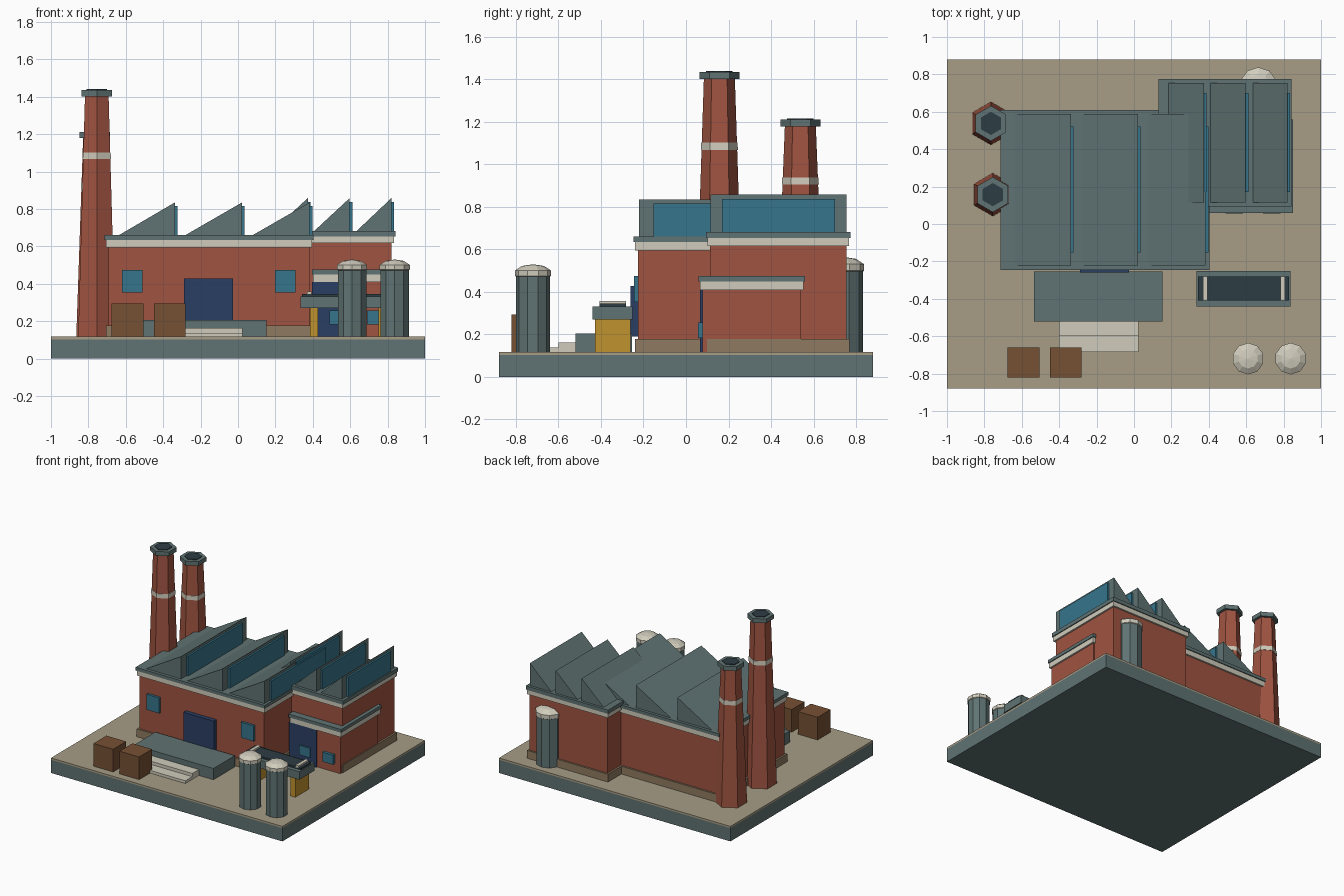
import bpy, bmesh, math

if "Cube" in bpy.data.objects:
    bpy.data.objects.remove(bpy.data.objects["Cube"])

def lin(c):
    c /= 255
    return c / 12.92 if c <= 0.04045 else ((c + 0.055) / 1.055) ** 2.4

def mat(name, r, g, b):
    m = bpy.data.materials.new(name)
    m.diffuse_color = (lin(r), lin(g), lin(b), 1)
    m.use_nodes = True
    m.node_tree.nodes["Principled BSDF"].inputs["Base Color"].default_value = m.diffuse_color
    return m

SLATE = mat("slate", 96, 115, 115)
BRICK = mat("brick", 160, 84, 65)
SAND = mat("sand", 167, 157, 134)
STONE = mat("stone", 143, 122, 96)
CREAM = mat("cream", 208, 204, 188)
GLASS = mat("glass", 54, 117, 140)
BLUE = mat("door_blue", 42, 62, 100)
WOOD = mat("wood", 118, 80, 52)
YELLOW = mat("yellow", 192, 146, 46)
DARK = mat("dark", 44, 60, 66)

def finish(bm, name, m):
    bmesh.ops.recalc_face_normals(bm, faces=bm.faces)
    me = bpy.data.meshes.new(name)
    bm.to_mesh(me)
    bm.free()
    me.materials.append(m)
    ob = bpy.data.objects.new(name, me)
    bpy.context.collection.objects.link(ob)
    return ob

def prism(name, m, profile, y0, y1):
    """Extrude an x-z profile along y."""
    bm = bmesh.new()
    f = bm.faces.new([bm.verts.new((x, y0, z)) for x, z in profile])
    ext = bmesh.ops.extrude_face_region(bm, geom=[f])["geom"]
    bmesh.ops.translate(bm, vec=(0, y1 - y0, 0),
                        verts=[v for v in ext if isinstance(v, bmesh.types.BMVert)])
    return finish(bm, name, m)

def box(name, m, x0, x1, y0, y1, z0, z1):
    return prism(name, m, [(x0, z0), (x1, z0), (x1, z1), (x0, z1)], y0, y1)

def tube(name, m, x, y, z0, z1, r0, r1, n):
    """Straight or tapered n-gon column with a corner on the y axis."""
    bm = bmesh.new()
    bmesh.ops.create_cone(bm, cap_ends=True, segments=n, radius1=r0, radius2=r1, depth=z1 - z0)
    # put one corner exactly on +y whatever the default start angle is
    v = max(bm.verts, key=lambda v: v.co.y)
    a = math.pi / 2 - math.atan2(v.co.y, v.co.x)
    c, s = math.cos(a), math.sin(a)
    for v in bm.verts:
        px, py = v.co.x, v.co.y
        v.co = (px * c - py * s + x, px * s + py * c + y, v.co.z + (z0 + z1) / 2)
    return finish(bm, name, m)

G = 0.117  # yard level

# Base slab with yard surface
box("base_slab", SLATE, -1, 1, -0.88, 0.88, 0, 0.103)
box("yard", SAND, -1, 1, -0.88, 0.88, 0.103, G)

def building(name, x0, x1, y0, y1, zw, zc, zr, plinth=True):
    """Brick block with plinth, cream cornice and slate roof slab."""
    def ring(part, m, o, a, b):
        box(name + part, m, x0 - o, x1 + o, y0 - o, y1 + o, a, b)
    ring("_walls", BRICK, 0, G, zw)
    if plinth:
        ring("_plinth", STONE, 0.014, G, 0.178)
    ring("_cornice", CREAM, 0.013, zw, zc)
    ring("_roof_slab", SLATE, 0.02, zc, zr)

def sawtooth(name, teeth, y0, y1, g0, g1, z, peak):
    """Roof teeth with a glazed upright side facing +x."""
    for i, (a, b) in enumerate(teeth):
        prism(f"{name}_tooth_{i}", SLATE, [(a, z), (b, z), (b, peak)], y0, y1)
        box(f"{name}_glazing_{i}", GLASS, b - 0.005, b + 0.014, g0, g1, z, peak - 0.02)

# Main hall
building("hall", -0.693, 0.383, -0.226, 0.59, 0.595, 0.635, 0.66)
sawtooth("hall", [(-0.645, -0.337), (-0.29, 0.022), (0.07, 0.383)],
         -0.222, 0.588, -0.153, 0.52, 0.655, 0.835)

# Rear wing
building("wing", 0.15, 0.822, 0.113, 0.755, 0.617, 0.653, 0.683)
sawtooth("wing", [(0.18, 0.373), (0.405, 0.597), (0.632, 0.82)],
         0.115, 0.755, 0.17, 0.70, 0.68, 0.858)

# Low annex
building("annex", 0.415, 0.83, 0.078, 0.54, 0.41, 0.45, 0.475, False)
box("annex_door", BLUE, 0.395, 0.63, 0.066, 0.12, G, 0.41)
for i, x in enumerate((0.49, 0.69)):
    box(f"annex_window_{i}", GLASS, x, x + 0.092, 0.056, 0.09, 0.183, 0.257)

# Hall front door and windows
box("hall_door", BLUE, -0.29, -0.027, -0.26, -0.22, 0.19, 0.427)
for i, x in enumerate((-0.62, 0.197)):
    box(f"hall_window_{i}", GLASS, x, x + 0.11, -0.245, -0.22, 0.353, 0.474)

# Loading platform and steps
box("loading_platform", SLATE, -0.535, 0.152, -0.52, -0.255, G, 0.205)
box("upper_step", CREAM, -0.402, 0.025, -0.60, -0.515, G, 0.163)
box("lower_step", CREAM, -0.402, 0.025, -0.685, -0.595, G, 0.138)

# Crates
for i, x in enumerate((-0.675, -0.45)):
    box(f"crate_{i}", WOOD, x, x + 0.17, -0.82, -0.66, G, 0.294)

# Six-sided chimneys
for name, x, y, top, band in (("tall", -0.755, 0.157, 1.402, 1.068),
                              ("short", -0.765, 0.538, 1.178, 0.905)):
    def rad(z):
        return 0.115 + (0.073 - 0.115) * (z - G) / (top - G)
    tube(name + "_chimney", BRICK, x, y, G, top, rad(G), rad(top), 6)
    tube(name + "_chimney_band", CREAM, x, y, band, band + 0.034,
         rad(band) + 0.003, rad(band + 0.034) + 0.003, 6)
    tube(name + "_chimney_cap", SLATE, x, y, top, top + 0.033, 0.094, 0.094, 6)
    tube(name + "_chimney_mouth", DARK, x, y, top + 0.02, top + 0.038, 0.062, 0.062, 6)

# Storage tanks with faceted domes
for i, (x, y, r, top, rise) in enumerate(((0.61, -0.72, 0.08, 0.488, 0.042),
                                          (0.838, -0.72, 0.08, 0.488, 0.042),
                                          (0.665, 0.738, 0.095, 0.515, 0.05))):
    tube(f"tank_{i}", SLATE, x, y, G, top, r, r, 10)
    bm = bmesh.new()
    bmesh.ops.create_uvsphere(bm, u_segments=10, v_segments=5, radius=1)
    for v in bm.verts:
        v.co = (x + v.co.x * r * 1.11, y + v.co.y * r * 1.11, top + v.co.z * rise)
    finish(bm, f"tank_dome_{i}", CREAM)

# Raised conveyor
box("conveyor_bed", SLATE, 0.333, 0.838, -0.44, -0.252, 0.27, 0.332)
box("conveyor_belt", DARK, 0.342, 0.83, -0.408, -0.282, 0.325, 0.345)
for i, (leg, bar) in enumerate(((0.385, 0.368), (0.752, 0.782))):
    box(f"conveyor_leg_{i}", YELLOW, leg, leg + 0.043, -0.428, -0.262, G, 0.275)
    box(f"conveyor_bar_{i}", CREAM, bar, bar + 0.026, -0.408, -0.282, 0.34, 0.358)
